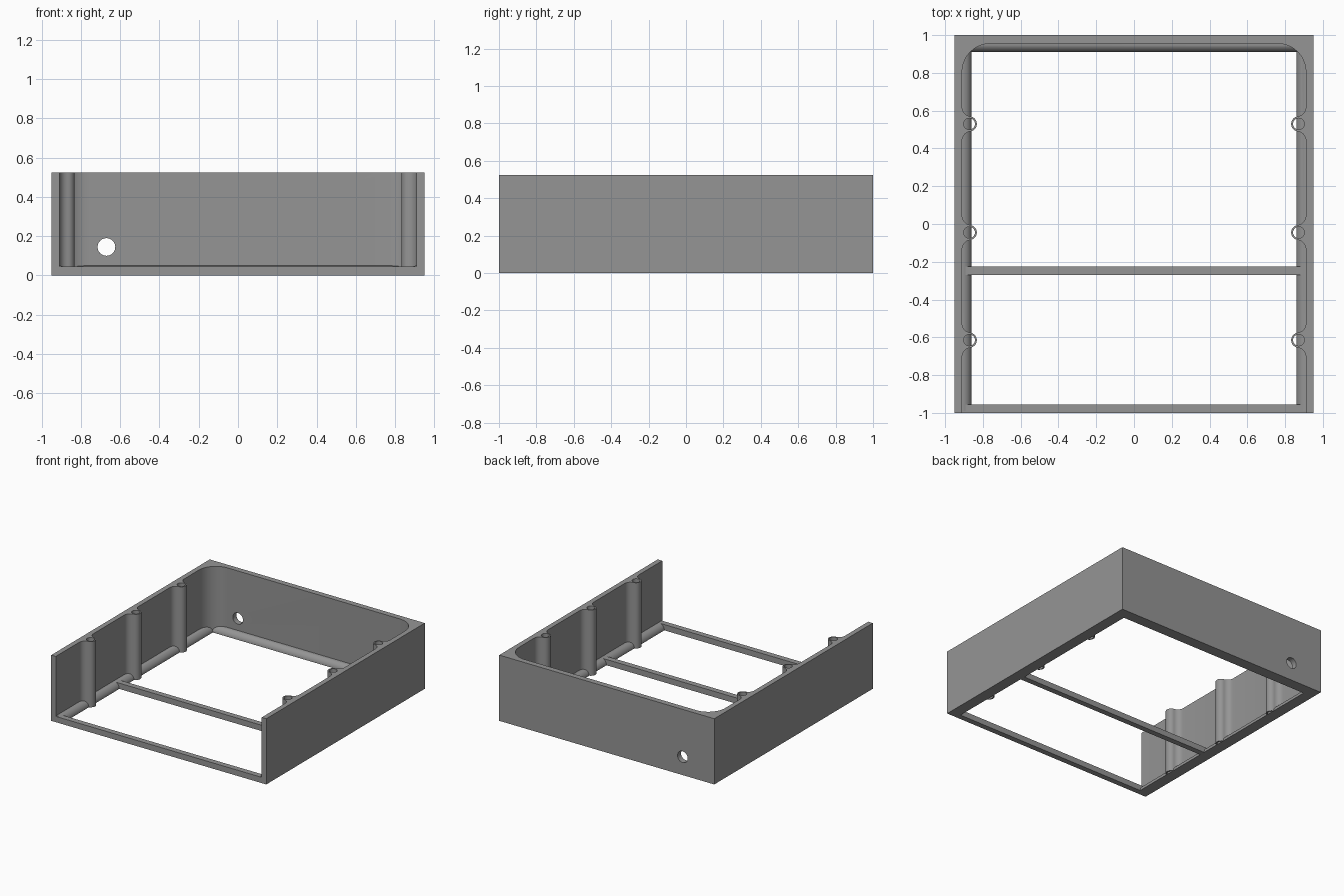
import bpy, bmesh, math

if "Cube" in bpy.data.objects:
    bpy.data.objects.remove(bpy.data.objects["Cube"])

W, D, H = 0.95, 1.0, 0.525        # half width, half depth, wall height
IN_X, IN_Y = 0.91, 0.955          # inner wall faces
BAR_H = 0.046
POST_X, POST_R, HOLE_R = 0.872, 0.04, 0.03
POST_YS = (-0.615, -0.045, 0.53)

grey = bpy.data.materials.new("grey plastic")
grey.diffuse_color = (0.3, 0.3, 0.3, 1)
grey.use_nodes = True
grey.node_tree.nodes["Principled BSDF"].inputs["Base Color"].default_value = grey.diffuse_color


def finish(name, bm, smooth=True):
    bmesh.ops.recalc_face_normals(bm, faces=bm.faces)
    mesh = bpy.data.meshes.new(name)
    bm.to_mesh(mesh)
    bm.free()
    ob = bpy.data.objects.new(name, mesh)
    bpy.context.collection.objects.link(ob)
    mesh.materials.append(grey)
    return ob


def shade(ob):
    bpy.ops.object.select_all(action='DESELECT')
    ob.select_set(True)
    bpy.context.view_layer.objects.active = ob
    bpy.ops.object.shade_smooth_by_angle(angle=math.radians(30))


def arc(cx, cy, r, a0, a1, n):
    return [(cx + r * math.cos(a0 + (a1 - a0) * i / n),
             cy + r * math.sin(a0 + (a1 - a0) * i / n)) for i in range(n + 1)]


def box(name, x0, x1, y0, y1, z0, z1):
    bm = bmesh.new()
    bmesh.ops.create_cube(bm, size=1)
    for v in bm.verts:
        v.co = (x1 if v.co.x > 0 else x0, y1 if v.co.y > 0 else y0, z1 if v.co.z > 0 else z0)
    return finish(name, bm)


def cutter(target, loc, r, length, rot):
    bpy.ops.mesh.primitive_cylinder_add(vertices=32, radius=r, depth=length, location=loc, rotation=rot)
    c = bpy.context.object
    c.name = "hole_cutter"
    c.hide_render = True
    c.hide_viewport = True
    m = target.modifiers.new("hole", 'BOOLEAN')
    m.operation, m.solver, m.object = 'DIFFERENCE', 'EXACT', c


# Inner wall outline on the right side, front to back, with screw posts blended in
F = 0.05                                           # blend radius beside each post
dx = F - (IN_X - POST_X)
dy = math.sqrt((POST_R + F) ** 2 - dx ** 2)
a = math.atan2(dy, -dx)                            # post centre to upper blend centre
inner = [(IN_X, -D)]
for y in POST_YS:
    inner += arc(IN_X - F, y - dy, F, 0, math.pi - a, 8)
    inner += arc(POST_X, y, POST_R, 2 * math.pi - a, a, 16)[1:-1]
    inner += arc(IN_X - F, y + dy, F, a - math.pi, 0, 8)
R = 0.15
inner += arc(IN_X - R, IN_Y - R, R, 0, math.pi / 2, 14)
outline = inner + [(-x, y) for x, y in reversed(inner)] + [(-W, -D), (-W, D), (W, D), (W, -D)]

# Three-sided wall
bm = bmesh.new()
base = bm.faces.new([bm.verts.new((x, y, 0)) for x, y in outline])
ext = bmesh.ops.extrude_face_region(bm, geom=[base])
for v in ext["geom"]:
    if isinstance(v, bmesh.types.BMVert):
        v.co.z = H
walls = finish("walls_with_posts", bm)

# Screw holes in the posts and cable hole in the back wall
for s in (-1, 1):
    for y in POST_YS:
        cutter(walls, (s * POST_X, y, H / 2), HOLE_R, H + 0.2, (0, 0, 0))
cutter(walls, (-0.67, 0.98, 0.145), 0.045, 0.3, (math.pi / 2, 0, 0))

# Rounded ledge around the foot of the walls, mitred at the back corners
bm = bmesh.new()
section = [(0.05 * math.cos(i * math.pi / 20), 0.05 * math.sin(i * math.pi / 20)) for i in range(11)]
section += [(-0.02, 0.05), (-0.02, 0)]
rows = []
for sx, back in ((-1, 0), (-1, 1), (1, 1), (1, 0)):
    rows.append([bm.verts.new((sx * (IN_X - o), 0.96 - o if back else -0.99, z)) for o, z in section])
n = len(section)
for r0, r1 in zip(rows, rows[1:]):
    for i in range(n):
        bm.faces.new((r0[i], r0[(i + 1) % n], r1[(i + 1) % n], r1[i]))
bm.faces.new(rows[0])
bm.faces.new(rows[-1])
ledge = finish("rounded_ledge", bm)

# Front sill and cross bar
box("front_sill", -IN_X, IN_X, -D, -0.955, 0, BAR_H)
box("cross_bar", -0.9, 0.9, -0.27, -0.225, 0, BAR_H)

shade(walls)
shade(ledge)
